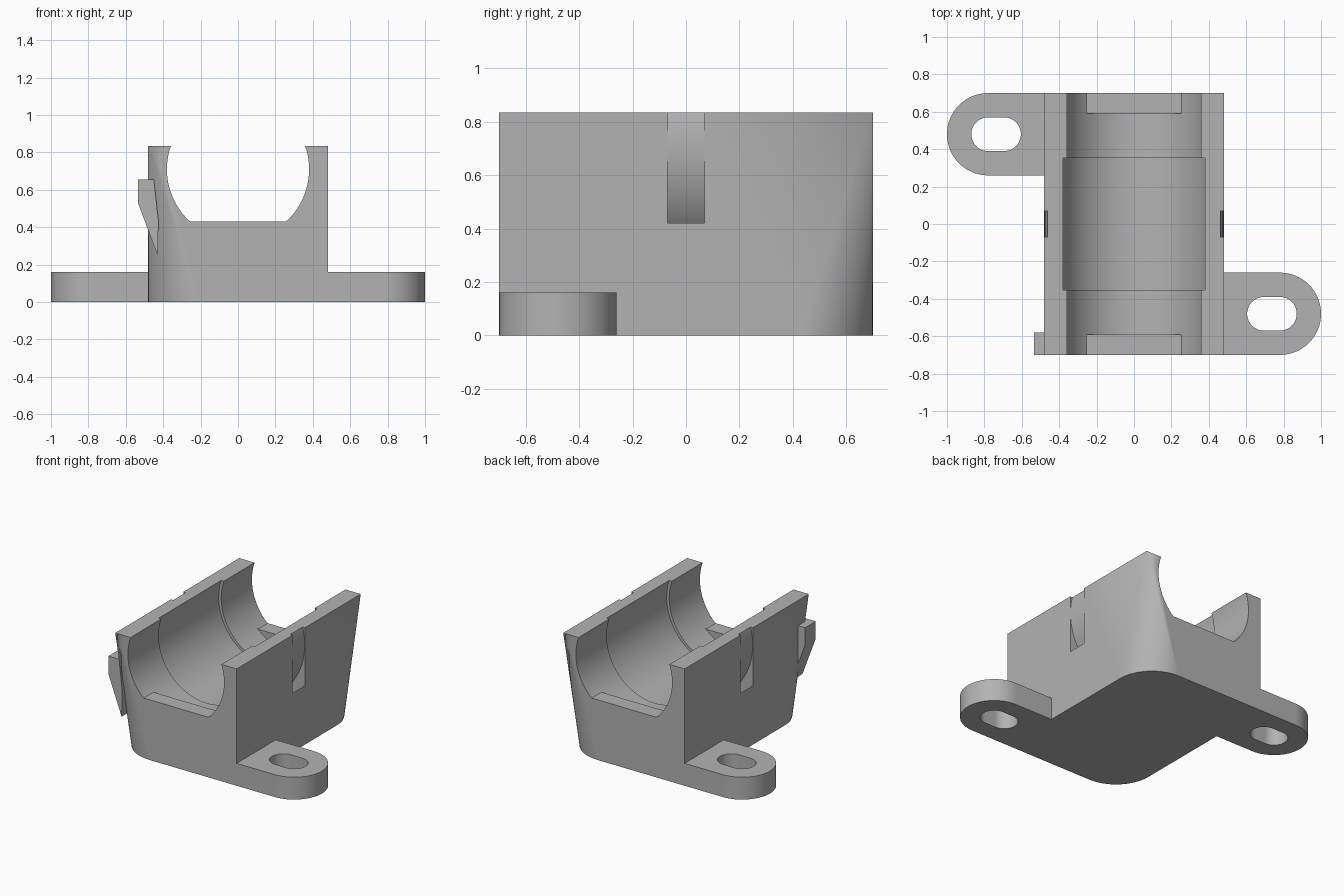
import bpy, bmesh
from math import sin, cos, pi, radians

cube = bpy.data.objects.get("Cube")
if cube:
    bpy.data.objects.remove(cube, do_unlink=True)

grey = bpy.data.materials.new("plain_grey")
grey.use_nodes = True
GREY = (0.45, 0.45, 0.45, 1)
grey.diffuse_color = GREY
grey.node_tree.nodes["Principled BSDF"].inputs["Base Color"].default_value = GREY

HALF_W, HALF_L, HEIGHT = 0.48, 0.70, 0.835
BORE_Z = 0.71          # height of the bore axis
CORNER_R = 0.27        # corner radius at the base, fading to sharp at the top


def finish(name, bm):
    bmesh.ops.remove_doubles(bm, verts=bm.verts, dist=1e-5)
    bmesh.ops.recalc_face_normals(bm, faces=bm.faces)
    mesh = bpy.data.meshes.new(name)
    bm.to_mesh(mesh)
    bm.free()
    mesh.materials.append(grey)
    obj = bpy.data.objects.new(name, mesh)
    bpy.context.collection.objects.link(obj)
    return obj


def loft(name, sections, closed=False):
    """Skin a list of equal-length rings; cap the ends or join them."""
    bm = bmesh.new()
    rings = [[bm.verts.new(p) for p in ring] for ring in sections]
    pairs = list(zip(rings, rings[1:]))
    if closed:
        pairs.append((rings[-1], rings[0]))
    else:
        bm.faces.new(rings[0])
        bm.faces.new(rings[-1])
    n = len(rings[0])
    for a, b in pairs:
        for i in range(n):
            j = (i + 1) % n
            bm.faces.new((a[i], a[j], b[j], b[i]))
    return finish(name, bm)


def circle_y(radius, y, floor=-1, n=128):
    """Ring around the bore axis, flattened below the floor height."""
    return [(radius * cos(2 * pi * i / n), y,
             max(floor, BORE_Z + radius * sin(2 * pi * i / n))) for i in range(n)]


def cut(obj, cutter):
    cutter.hide_render = True
    mod = obj.modifiers.new("cut", 'BOOLEAN')
    mod.operation = 'DIFFERENCE'
    mod.solver = 'EXACT'
    mod.object = cutter
    bpy.context.view_layer.objects.active = obj
    bpy.ops.object.modifier_apply(modifier=mod.name)
    bpy.data.objects.remove(cutter, do_unlink=True)


# Block body: two opposite corners are cones, round at the base, sharp on top
bm = bmesh.new()
corners = []
for k, (sx, sy) in enumerate([(1, 1), (-1, 1), (-1, -1), (1, -1)]):
    top = bm.verts.new((sx * HALF_W, sy * HALF_L, HEIGHT))
    if sx == sy:
        cx, cy = sx * (HALF_W - CORNER_R), sy * (HALF_L - CORNER_R)
        base = []
        for i in range(17):
            a = k * pi / 2 + i / 16 * pi / 2
            base.append(bm.verts.new((cx + CORNER_R * cos(a), cy + CORNER_R * sin(a), 0)))
    else:
        base = [bm.verts.new((sx * HALF_W, sy * HALF_L, 0))]
    for a, b in zip(base, base[1:]):
        bm.faces.new((a, b, top))
    corners.append((top, base))
for k in range(4):
    (t1, b1), (t2, b2) = corners[k], corners[(k + 1) % 4]
    bm.faces.new((b1[-1], b2[0], t2, t1))
bm.faces.new([t for t, _ in corners])
bm.faces.new([v for _, base in corners for v in base])
body = finish("cradle_body", bm)

# Stepped bore: flat sills at the ends, wider in the middle
R_END, R_MID, SILL, Y_SILL, Y_MID = 0.38, 0.40, 0.43, 0.59, 0.353
half = [(R_END, 1, SILL), (R_END, Y_SILL, SILL), (R_END, Y_SILL, -1),
        (R_END, Y_MID, -1), (R_MID, Y_MID, -1)]
stations = [(r, -y, f) for r, y, f in half] + half[::-1]
cut(body, loft("bore_cutter", [circle_y(*s) for s in stations]))

# Ring-shaped strap tunnel around the bore
strap = [(0.478, -0.07), (0.56, -0.07), (0.56, 0.07), (0.478, 0.07)]
cut(body, loft("strap_cutter", [circle_y(r, y) for r, y in strap], closed=True))


# Mounting tabs with slotted holes, one on each side
def tab_outline(x_in, x_end, radius, s, z, round_inner):
    pts = []
    for i in range(33):
        a = -pi / 2 + i / 32 * pi
        pts.append((s * (x_end + radius * cos(a)), s * (-0.48 + radius * sin(a)), z))
    if round_inner:
        for i in range(33):
            a = pi / 2 + i / 32 * pi
            pts.append((s * (x_in + radius * cos(a)), s * (-0.48 + radius * sin(a)), z))
    else:
        pts += [(s * x_in, s * (-0.48 + radius), z), (s * x_in, s * (-0.48 - radius), z)]
    return pts


parts = [body]
for name, s in (("left_mounting_tab", 1), ("right_mounting_tab", -1)):
    tab = loft(name, [tab_outline(HALF_W, 0.78, 0.22, s, z, False) for z in (0, 0.16)])
    cut(tab, loft("slot_cutter",
                  [tab_outline(0.695, 0.78, 0.09, s, z, True) for z in (-0.5, 0.5)]))
    parts.append(tab)

# Small catch on the front right corner
profile = [(-0.535, 0.655), (-0.535, 0.53), (-0.43, 0.25), (-0.425, 0.43), (-0.45, 0.655)]
parts.append(loft("side_catch", [[(x, y, z) for x, z in profile] for y in (-HALF_L, -0.58)]))

# Smooth curves, crisp edges, flat walls
bpy.ops.object.select_all(action='DESELECT')
for obj in parts:
    obj.select_set(True)
bpy.context.view_layer.objects.active = body
bpy.ops.object.shade_smooth_by_angle(angle=radians(30))
for obj in parts:
    mod = obj.modifiers.new("flat_walls", 'WEIGHTED_NORMAL')
    mod.keep_sharp = True
